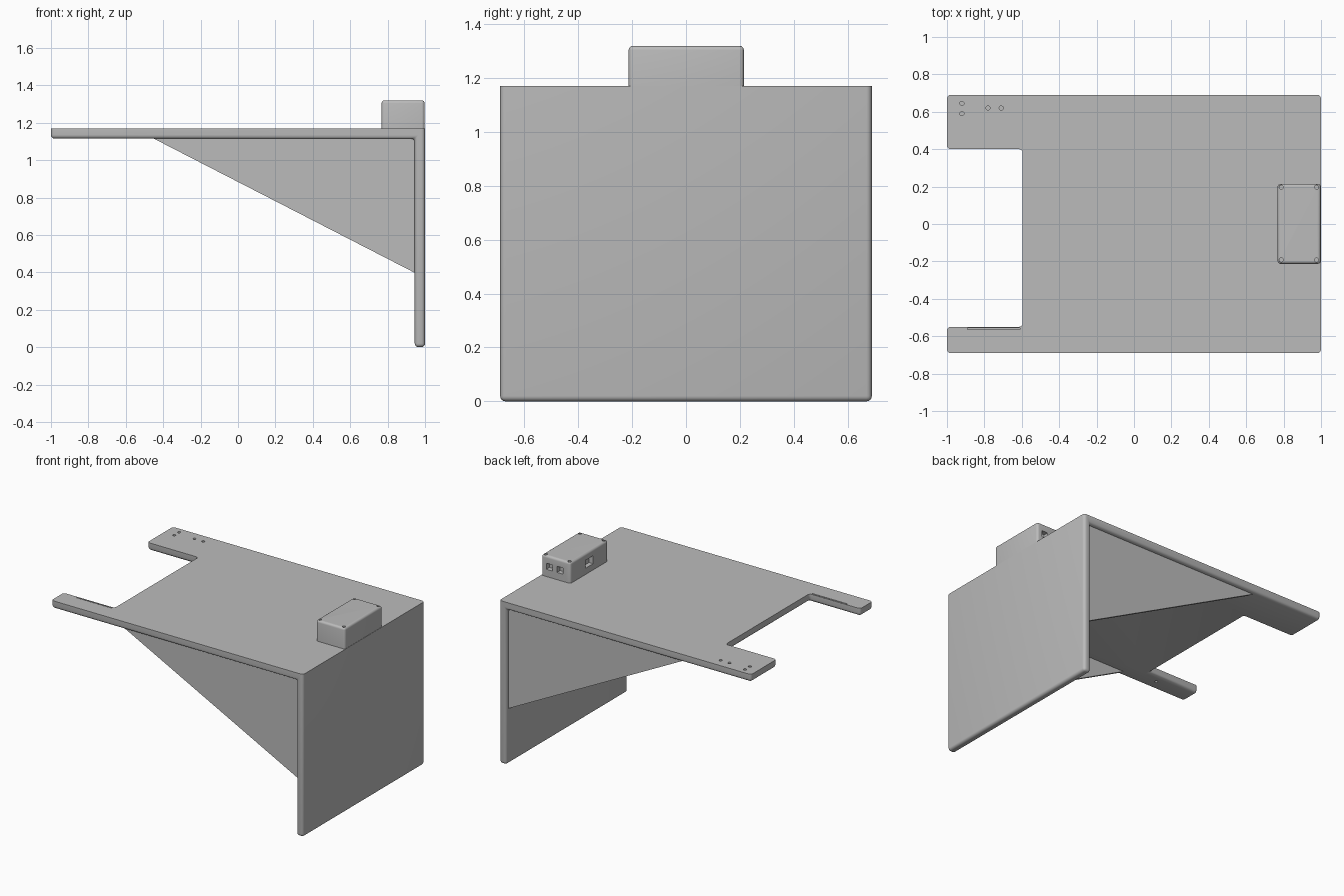
import bpy, bmesh, math
from mathutils import Matrix, Vector

if "Cube" in bpy.data.objects:
    bpy.data.objects.remove(bpy.data.objects["Cube"], do_unlink=True)

# Single plain grey plastic
grey = bpy.data.materials.new("grey_plastic")
grey.use_nodes = True
COLOUR = (0.5, 0.5, 0.5, 1)
grey.diffuse_color = COLOUR
grey.node_tree.nodes["Principled BSDF"].inputs["Base Color"].default_value = COLOUR

W, Y = 0.945, 0.69        # inner face of the wall, half depth
Z0, Z1 = 1.115, 1.17      # underside and top of the shelf


def finish(bm, name):
    bmesh.ops.recalc_face_normals(bm, faces=bm.faces)
    mesh = bpy.data.meshes.new(name)
    bm.to_mesh(mesh)
    bm.free()
    mesh.materials.append(grey)
    obj = bpy.data.objects.new(name, mesh)
    bpy.context.collection.objects.link(obj)
    return obj


def add_box(bm, lo, hi):
    lo, hi = Vector(lo), Vector(hi)
    m = Matrix.Translation((lo + hi) / 2) @ Matrix.Diagonal((*(hi - lo), 1))
    return bmesh.ops.create_cube(bm, size=1, matrix=m)["verts"]


def add_hole(bm, x, y, z, r, depth):
    bmesh.ops.create_cone(bm, cap_ends=True, segments=16, radius1=r, radius2=r,
                          depth=depth, matrix=Matrix.Translation((x, y, z)))


def activate(obj):
    bpy.ops.object.select_all(action="DESELECT")
    obj.select_set(True)
    bpy.context.view_layer.objects.active = obj


def cut(obj, cutter_bm):
    cutter = finish(cutter_bm, "cutter")
    cutter.hide_render = True
    mod = obj.modifiers.new("cut", "BOOLEAN")
    mod.operation, mod.solver, mod.object = "DIFFERENCE", "EXACT", cutter
    activate(obj)
    bpy.ops.object.modifier_apply(modifier=mod.name)
    bpy.data.objects.remove(cutter, do_unlink=True)
    bpy.ops.object.shade_smooth_by_angle(angle=math.radians(35))


# Shelf with end notch, folded down into the wall
outline = [(-1, -Y), (W, -Y), (1, -Y), (1, Y), (W, Y), (-1, Y),
           (-1, 0.4), (-0.595, 0.4), (-0.595, -0.55), (-1, -0.55)]
bm = bmesh.new()
top = [bm.verts.new((x, y, Z1)) for x, y in outline]
low = [bm.verts.new((x, y, Z0)) for x, y in outline]
foot = [bm.verts.new((x, y, 0)) for x, y in outline[1:5]]
bm.faces.new(top)
bm.faces.new([low[i] for i in (9, 8, 7, 6, 5, 4, 1, 0)])
for i in range(10):
    j = (i + 1) % 10
    bm.faces.new((low[i], low[j], top[j], top[i]))
for i in range(4):
    j = (i + 1) % 4
    bm.faces.new((foot[i], foot[j], low[j + 1], low[i + 1]))
bm.faces.new(foot[::-1])
bmesh.ops.recalc_face_normals(bm, faces=bm.faces)
bmesh.ops.dissolve_limit(bm, angle_limit=0.01, verts=bm.verts, edges=bm.edges)
# Round everything but the crisp top rim
round_edges = [e for e in bm.edges if min(v.co.z for v in e.verts) < Z1 - 0.01]
bmesh.ops.bevel(bm, geom=round_edges, offset=0.02, segments=4, profile=0.5,
                affect="EDGES", clamp_overlap=True)
shelf = finish(bm, "shelf_and_wall")

# Blind screw holes and the thin slot on the narrow arm
bm = bmesh.new()
for x, y in ((-0.92, 0.645), (-0.92, 0.59), (-0.78, 0.62), (-0.71, 0.62)):
    add_hole(bm, x, y, Z1, 0.011, 0.07)
add_hole(bm, -0.7, -0.61, Z0, 0.01, 0.03)
add_box(bm, (-0.89, -0.564, Z1 - 0.015), (-0.61, -0.556, Z1 + 0.02))
cut(shelf, bm)

# Triangular side braces
for side, name in ((-1, "front_brace"), (1, "back_brace")):
    bm = bmesh.new()
    tri = [(-0.46, Z0 + 0.005), (W + 0.005, 0.395), (W + 0.005, Z0 + 0.005)]
    rings = [[bm.verts.new((x, side * y, z)) for x, z in tri] for y in (0.645, 0.662)]
    for r in rings:
        bm.faces.new(r)
    for i in range(3):
        j = (i + 1) % 3
        bm.faces.new((rings[0][i], rings[0][j], rings[1][j], rings[1][i]))
    finish(bm, name)

# Control box with rounded top and corners
bm = bmesh.new()
add_box(bm, (0.768, -0.213, Z1 - 0.005), (0.998, 0.215, 1.32))
edges = [e for e in bm.edges if max(v.co.z for v in e.verts) > 1.3]
bmesh.ops.bevel(bm, geom=edges, offset=0.016, segments=4, profile=0.5, affect="EDGES")
box = finish(bm, "control_box")

# Lid screw holes and cable ports
bm = bmesh.new()
for x in (0.787, 0.976):
    for y in (-0.192, 0.197):
        add_hole(bm, x, y, 1.32, 0.011, 0.05)
for x in (0.85, 0.935):
    add_box(bm, (x - 0.024, 0.18, 1.222), (x + 0.024, 0.25, 1.266))
add_box(bm, (0.74, -0.042, 1.215), (0.8, 0.042, 1.272))
cut(box, bm)
